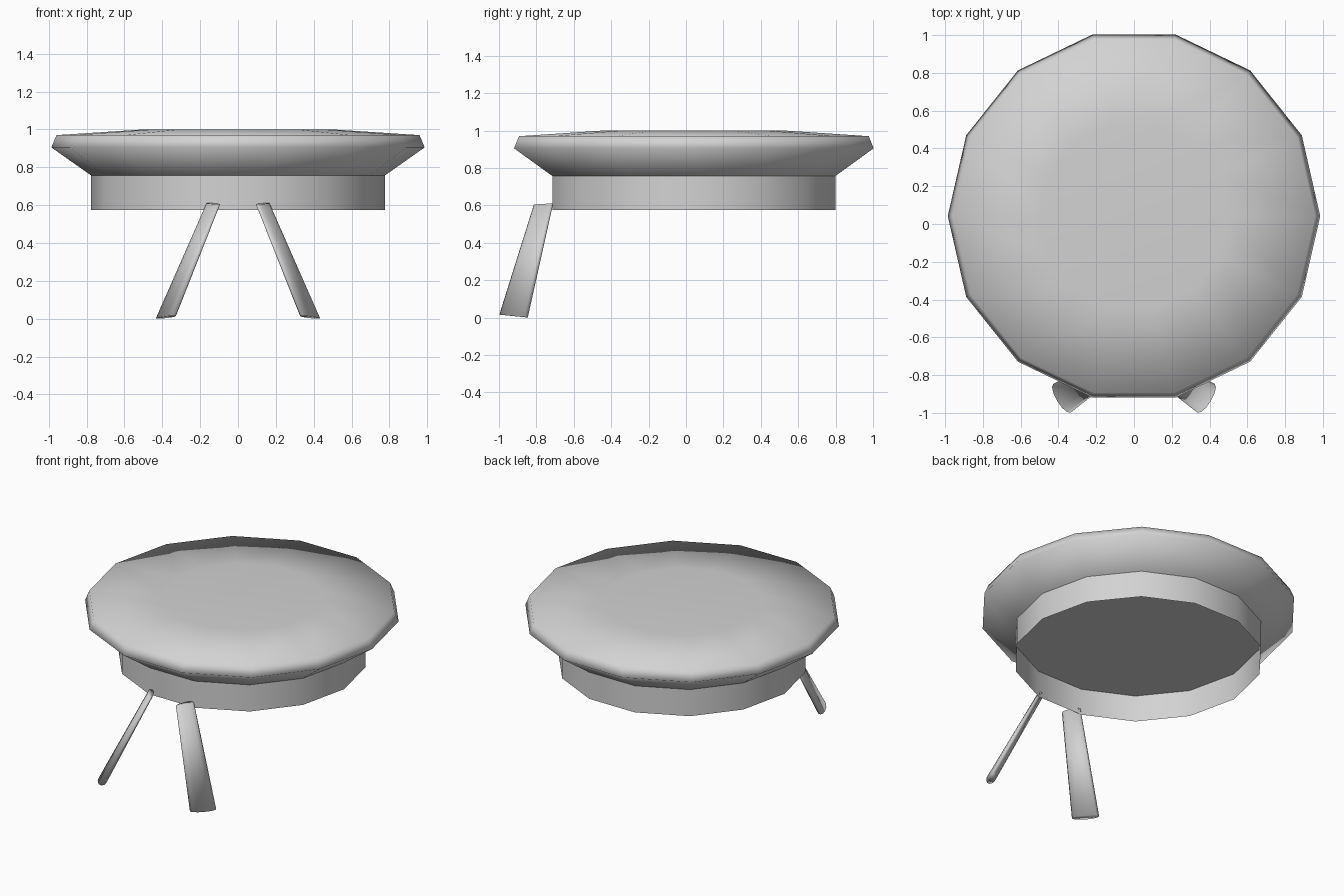
import bpy, bmesh, math
from mathutils import Vector

if "Cube" in bpy.data.objects:
    bpy.data.objects.remove(bpy.data.objects["Cube"])

SIDES = 14
CENTRE_Y = 0.042

grey = bpy.data.materials.new("light_grey")
grey.diffuse_color = (0.65, 0.65, 0.65, 1)
grey.use_nodes = True
grey.node_tree.nodes["Principled BSDF"].inputs["Base Color"].default_value = grey.diffuse_color


def loft(name, rings, cap_first=True, cap_last=True):
    """Skin a list of point rings, with optional end faces."""
    bm = bmesh.new()
    loops = [[bm.verts.new(p) for p in ring] for ring in rings]
    n = len(loops[0])
    for a, b in zip(loops, loops[1:]):
        for i in range(n):
            j = (i + 1) % n
            bm.faces.new((a[i], a[j], b[j], b[i]))
    if cap_first:
        bm.faces.new(loops[0][::-1])
    if cap_last:
        bm.faces.new(loops[-1])
    for f in bm.faces:
        f.smooth = True
    mesh = bpy.data.meshes.new(name)
    bm.to_mesh(mesh)
    bm.free()
    mesh.materials.append(grey)
    obj = bpy.data.objects.new(name, mesh)
    bpy.context.collection.objects.link(obj)
    return obj


def circle(r, z):
    return [Vector((r * math.cos(math.tau * i / SIDES),
                    CENTRE_Y + r * math.sin(math.tau * i / SIDES), z))
            for i in range(SIDES)]


def blade_section(x, y, z, half_width, half_thick, side, tilt=0.0):
    """Flattened oval, its long axis turned towards the front centre."""
    along = Vector((0.52, 0.854))
    across = Vector((0.854, -0.52))
    ring = []
    for i in range(12):
        a = -side * math.tau * i / 12
        p = along * (half_width * math.cos(a)) + across * (half_thick * math.sin(a))
        ring.append(Vector((side * (x + p.x), y + p.y, z - tilt * p.y)))
    # Keep the winding anticlockwise from above so faces point outwards
    area = sum(ring[i - 1].x * ring[i].y - ring[i].x * ring[i - 1].y for i in range(12))
    return ring if area > 0 else ring[::-1]


# Cushioned seat: flat underside, flare, rim, shallow dome
seat = loft("seat", [circle(r, z) for r, z in
                     ((0.776, 0.757), (0.986, 0.905), (0.959, 0.97), (0.5, 1.0))])
for face in seat.data.polygons:
    if face.normal.z < -0.99:
        face.use_smooth = False

# Thin-walled drum under the seat, open at the bottom
loft("base_drum", [circle(0.776, 0.575), circle(0.776, 0.757)],
     cap_first=False, cap_last=False)

# Pair of splayed, tapering front legs
for label, side in (("left", -1), ("right", 1)):
    loft(f"front_leg_{label}", [
        blade_section(0.381, -0.922, 0.008, 0.089, 0.030, side, 0.1),
        blade_section(0.130, -0.7615, 0.608, 0.0605, 0.0204, side, -0.06)])
